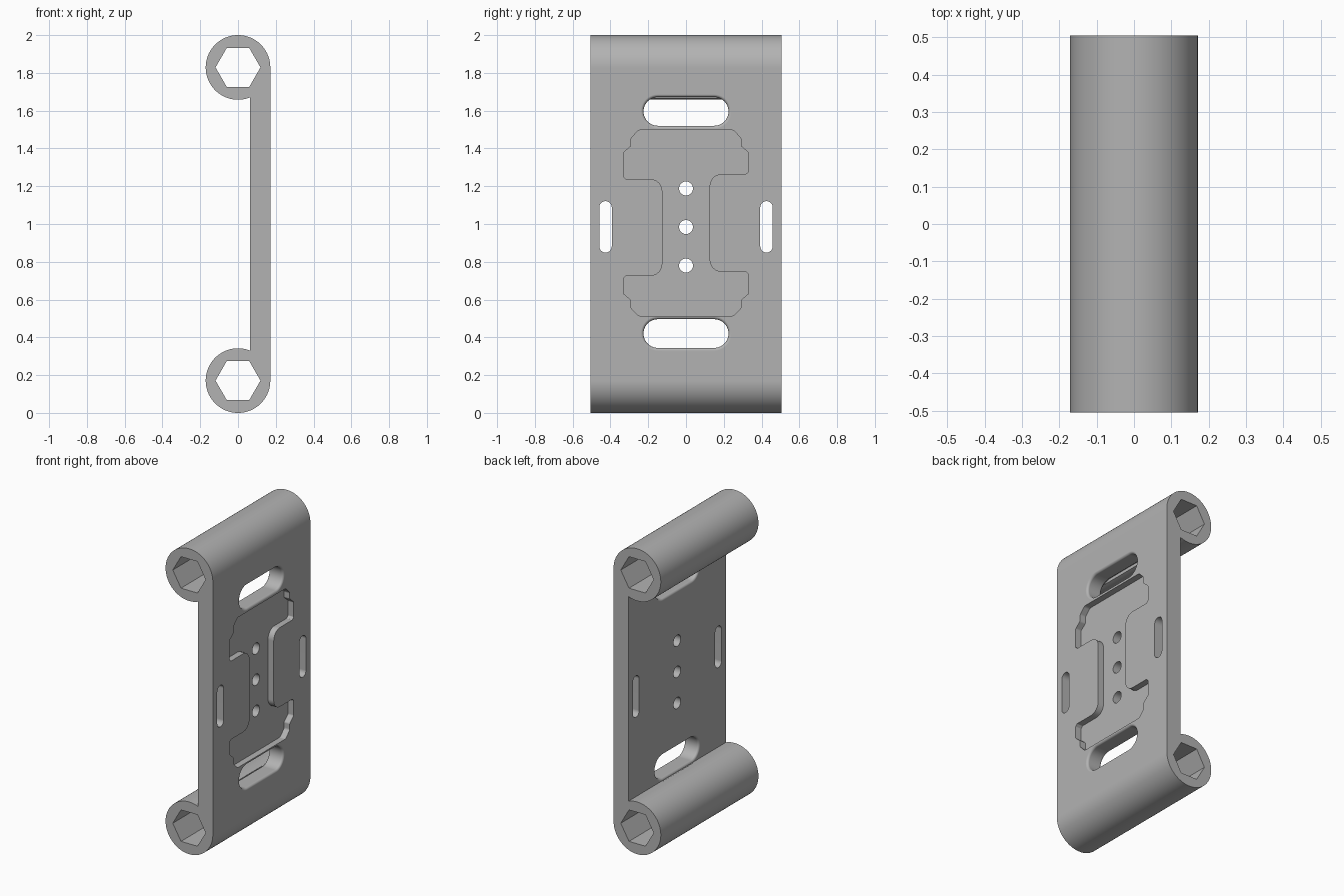
import bpy, bmesh, math
from mathutils import Vector

if "Cube" in bpy.data.objects:
    bpy.data.objects.remove(bpy.data.objects["Cube"])

R, HALF_Y = 0.171, 0.505          # barrel radius, half width
X_OUT, X_IN, X_POCKET = R, 0.064, 0.13
BARRELS = (R, 2 - R)              # barrel centre heights
RIM = 0.015                       # fillet on the large slots

grey = bpy.data.materials.new("plain grey")
grey.use_nodes = True
grey.diffuse_color = (0.45, 0.45, 0.45, 1)
grey.node_tree.nodes["Principled BSDF"].inputs["Base Color"].default_value = grey.diffuse_color


def loft(name, rings):
    """Closed solid through rings of 3D points with equal counts."""
    bm = bmesh.new()
    loops = [[bm.verts.new(p) for p in ring] for ring in rings]
    n = len(loops[0])
    for a, b in zip(loops, loops[1:]):
        for i in range(n):
            j = (i + 1) % n
            bm.faces.new((a[i], a[j], b[j], b[i]))
    bm.faces.new(loops[0])
    bm.faces.new(loops[-1])
    bmesh.ops.recalc_face_normals(bm, faces=bm.faces[:])
    mesh = bpy.data.meshes.new(name)
    bm.to_mesh(mesh)
    bm.free()
    obj = bpy.data.objects.new(name, mesh)
    bpy.context.collection.objects.link(obj)
    return obj


def arc(cx, cy, r, start, end, n):
    angles = [math.radians(start + (end - start) * i / n) for i in range(n + 1)]
    return [(cx + r * math.cos(a), cy + r * math.sin(a)) for a in angles]


def along_y(name, pts, half):
    return loft(name, [[(x, y, z) for x, z in pts] for y in (-half, half)])


def along_x(name, pts, x0, x1):
    return loft(name, [[(x, y, z) for y, z in pts] for x in (x0, x1)])


def slot(y, z, half_y, half_z, grow=0.0):
    """Stadium outline in the y-z plane."""
    r = min(half_y, half_z) + grow
    dy, dz = max(half_y - half_z, 0), max(half_z - half_y, 0)
    if dy:
        return arc(y + dy, z, r, -90, 90, 20) + arc(y - dy, z, r, 90, 270, 20)
    return arc(y, z + dz, r, 0, 180, 20) + arc(y, z - dz, r, 180, 360, 20)


def rounded(corners, n=6):
    """Polygon whose (y, z, radius) corners are filleted."""
    out = []
    for i, (y, z, r) in enumerate(corners):
        p = Vector((y, z))
        a = (Vector(corners[i - 1][:2]) - p).normalized()
        b = (Vector(corners[(i + 1) % len(corners)][:2]) - p).normalized()
        half = math.acos(max(-1, min(1, a.dot(b)))) / 2
        centre = p + (a + b).normalized() * (r / math.sin(half))
        t = r / math.tan(half)
        u, v = p + a * t - centre, p + b * t - centre
        start = math.atan2(u.y, u.x)
        sweep = math.atan2(u.x * v.y - u.y * v.x, u.dot(v))
        out += arc(centre.x, centre.y, r, math.degrees(start), math.degrees(start + sweep), n)
    return out


# Body: flat plate tangent to two barrels
neck = math.degrees(math.acos(X_IN / R))
body = along_y("bracket_body",
               arc(0, BARRELS[1], R, 0, 360 - neck, 80) + arc(0, BARRELS[0], R, neck, 360, 80),
               HALF_Y)
body.data.materials.append(grey)

cutters = []

# Hexagonal bores through both barrels
for z in BARRELS:
    cutters.append(along_y("hex_bore", arc(0, z, 0.119, 0, 300, 5), 1))

# Large slots with rounded rims on both faces
steps = [math.radians(15 * i) for i in range(7)]
sections = [(X_IN - 0.01, RIM)]
sections += [(X_IN + RIM * (1 - math.cos(a)), RIM * (1 - math.sin(a))) for a in steps]
sections += [(X_OUT + X_IN - x, grow) for x, grow in reversed(sections)]
for z in (1.596, 0.42):
    cutters.append(loft("large_slot", [[(x, y, h) for y, h in slot(0, z, 0.225, 0.076, grow)]
                                       for x, grow in sections]))

# Narrow side slots and centre holes
for y in (-0.426, 0.426):
    cutters.append(along_x("side_slot", slot(y, 0.985, 0.033, 0.136), 0, 0.3))
for z in (0.78, 0.984, 1.188):
    cutters.append(along_x("centre_hole", arc(0, z, 0.037, 0, 350, 35), 0, 0.3))


# Shallow pocket: two wide heads joined by a narrow neck
def pocket_head(shoulder):
    """One half of a head, from the neck out and up to its end."""
    return [(0.125, shoulder, 0.065), (0.318, shoulder, 0.006), (0.332, shoulder + 0.014, 0.006),
            (0.332, 1.378, 0.015), (0.291, 1.412, 0.015), (0.291, 1.455, 0.02),
            (0.25, 1.497, 0.025)]


def pocket_side(side, upper, lower):
    low = [(side * y, 2.01 - z, r) for y, z, r in reversed(pocket_head(2.01 - lower))]
    return low + [(side * y, z, r) for y, z, r in pocket_head(upper)]


outline = pocket_side(1, 1.265, 0.746) + pocket_side(-1, 1.238, 0.725)[::-1]
cutters.append(along_x("pocket", rounded(outline), X_POCKET, 0.3))

# Cut everything out of the body
bpy.context.view_layer.objects.active = body
body.select_set(True)
for cutter in cutters:
    cutter.hide_render = True
    mod = body.modifiers.new("cut", "BOOLEAN")
    mod.operation, mod.solver, mod.object = "DIFFERENCE", "EXACT", cutter
    bpy.ops.object.modifier_apply(modifier=mod.name)
    bpy.data.objects.remove(cutter)

bpy.ops.object.shade_smooth_by_angle(angle=math.radians(30))
normals = body.modifiers.new("even_shading", "WEIGHTED_NORMAL")
normals.keep_sharp = True
